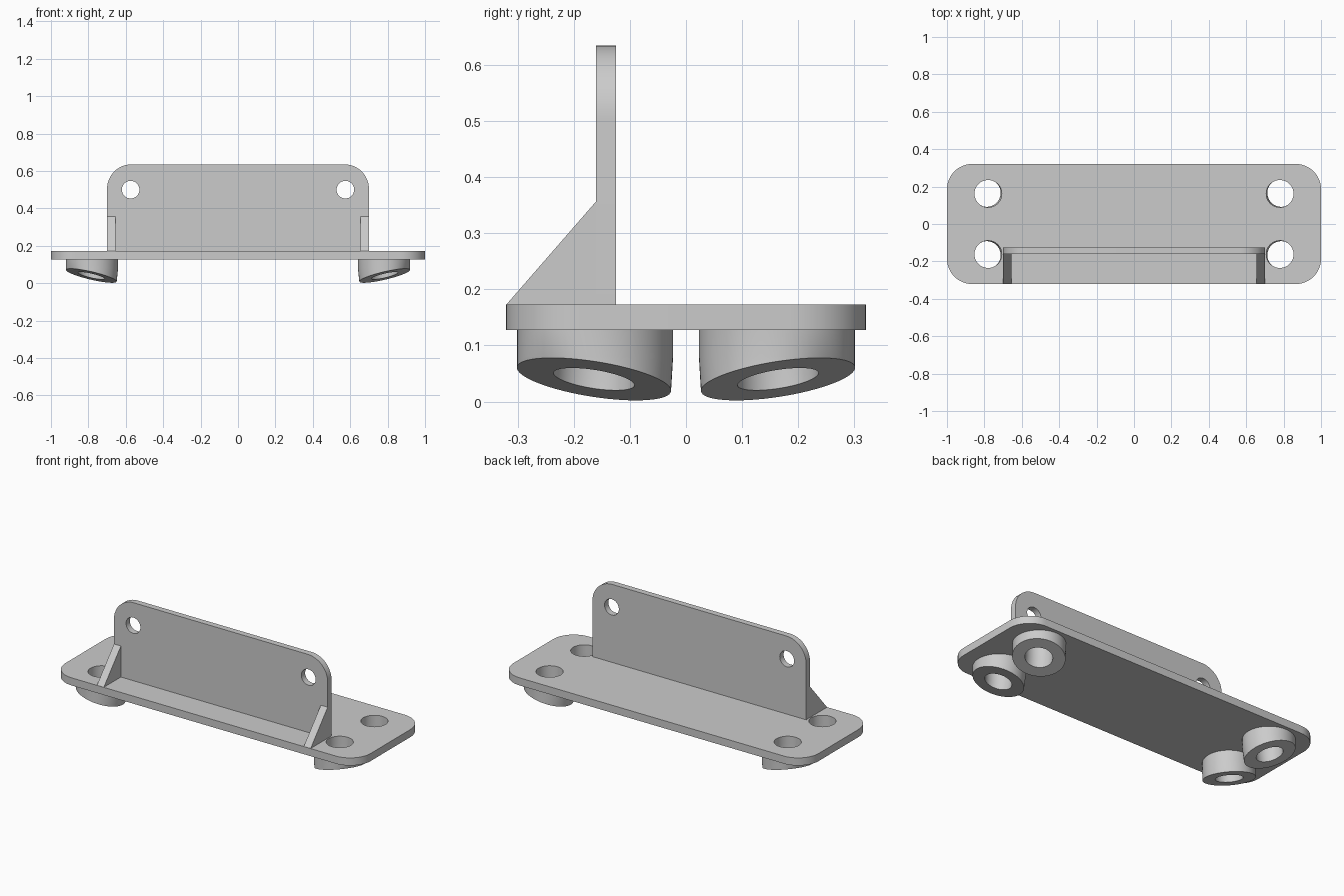
import bpy, bmesh
from math import cos, sin, pi
from mathutils import Vector, Matrix

cube = bpy.data.objects.get("Cube")
if cube:
    bpy.data.objects.remove(cube, do_unlink=True)

grey = bpy.data.materials.new("plain grey")
grey.use_nodes = True
grey.diffuse_color = (0.6, 0.6, 0.6, 1)
grey.node_tree.nodes["Principled BSDF"].inputs["Base Color"].default_value = (0.6, 0.6, 0.6, 1)


def finish(bm, name):
    """Turn a bmesh into a shaded object."""
    bmesh.ops.remove_doubles(bm, verts=bm.verts, dist=0.0001)
    bmesh.ops.recalc_face_normals(bm, faces=bm.faces)
    mesh = bpy.data.meshes.new(name)
    bm.to_mesh(mesh)
    bm.free()
    mesh.materials.append(grey)
    obj = bpy.data.objects.new(name, mesh)
    bpy.context.collection.objects.link(obj)
    bpy.ops.object.select_all(action='DESELECT')
    obj.select_set(True)
    bpy.context.view_layer.objects.active = obj
    bpy.ops.object.shade_smooth_by_angle(angle=0.5)
    return obj


def arc(cx, cy, r, start, sweep, n):
    return [(cx + r * cos(start + sweep * i / n), cy + r * sin(start + sweep * i / n))
            for i in range(n + 1)]


def circle(cx, cy, r, n=48):
    return arc(cx, cy, r, 0, 2 * pi, n)[:-1]


def extruded(name, loops, thickness, matrix):
    """Fill an outline with holes and give it thickness, centred on its plane."""
    curve = bpy.data.curves.new(name + " outline", 'CURVE')
    curve.dimensions = '2D'
    curve.fill_mode = 'BOTH'
    curve.extrude = thickness / 2
    for loop in loops:
        spline = curve.splines.new('POLY')
        spline.points.add(len(loop) - 1)
        for point, (x, y) in zip(spline.points, loop):
            point.co = (x, y, 0, 1)
        spline.use_cyclic_u = True
    helper = bpy.data.objects.new(name + " outline", curve)
    bpy.context.collection.objects.link(helper)
    mesh = helper.evaluated_get(bpy.context.evaluated_depsgraph_get()).to_mesh()
    bm = bmesh.new()
    bm.from_mesh(mesh)
    bpy.data.objects.remove(helper, do_unlink=True)
    bm.transform(matrix)
    return finish(bm, name)


# Base plate with rounded corners and four holes
HX, HY, HR = 0.78, 0.162, 0.073
W, D, R = 1.0, 0.321, 0.135
corners = [(1, 1), (-1, 1), (-1, -1), (1, -1)]
outline = []
for i, (sx, sy) in enumerate(corners):
    outline += arc(sx * (W - R), sy * (D - R), R, i * pi / 2, pi / 2, 12)
holes = [circle(sx * HX, sy * HY, HR) for sx, sy in corners]
extruded("base_plate", [outline] + holes, 0.045, Matrix.Translation((0, 0, 0.1505)))

# Upright plate with rounded top corners and two holes
UW, TOP, BASE, UR = 0.7, 0.635, 0.172, 0.13
outline = [(-UW, BASE), (UW, BASE)]
outline += arc(UW - UR, TOP - UR, UR, 0, pi / 2, 12)
outline += arc(UR - UW, TOP - UR, UR, pi / 2, pi / 2, 12)
holes = [circle(s * 0.574, 0.5, 0.047) for s in (1, -1)]
stand = Matrix.Translation((0, -0.1425, 0)) @ Matrix.Rotation(pi / 2, 4, 'X')
extruded("upright_plate", [outline] + holes, 0.036, stand)

# Triangular gussets in front of the upright
for side, s in (("left", 1), ("right", -1)):
    bm = bmesh.new()
    profile = [(-0.321, BASE), (-0.16, BASE), (-0.16, 0.357)]
    face = bm.faces.new([bm.verts.new((s * UW, y, z)) for y, z in profile])
    new = bmesh.ops.extrude_face_region(bm, geom=[face])["geom"]
    moved = [v for v in new if isinstance(v, bmesh.types.BMVert)]
    bmesh.ops.translate(bm, verts=moved, vec=(-s * 0.045, 0, 0))
    finish(bm, side + "_gusset")

# Hollow feet: upright collar ending in a ring tilted outwards
FR, N = 0.139, 64
for sx, sy in corners:
    bm = bmesh.new()
    axis = Vector((sx * 0.235, sy * 0.158, -1)).normalized()
    tilt = Vector((0, 0, -1)).rotation_difference(axis)
    top, mid = Vector((sx * HX, sy * HY, 0.129)), Vector((sx * HX, sy * HY, 0.08))
    low = Vector((sx * (HX + 0.004), sy * (HY + 0.002), 0.04))
    rings = []
    for r, centre, tilted in ((FR, top, False), (FR, mid, False), (FR, low, True),
                              (HR, low, True), (HR, mid, False), (HR, top, False)):
        pts = [Vector((x, y, 0)) for x, y in circle(0, 0, r, N)]
        rings.append([bm.verts.new(centre + (tilt @ p if tilted else p)) for p in pts])
    for a, b in zip(rings, rings[1:] + rings[:1]):
        for i in range(N):
            j = (i + 1) % N
            bm.faces.new((a[i], a[j], b[j], b[i]))
    finish(bm, ("back_" if sy > 0 else "front_") + ("left" if sx > 0 else "right") + "_foot")
